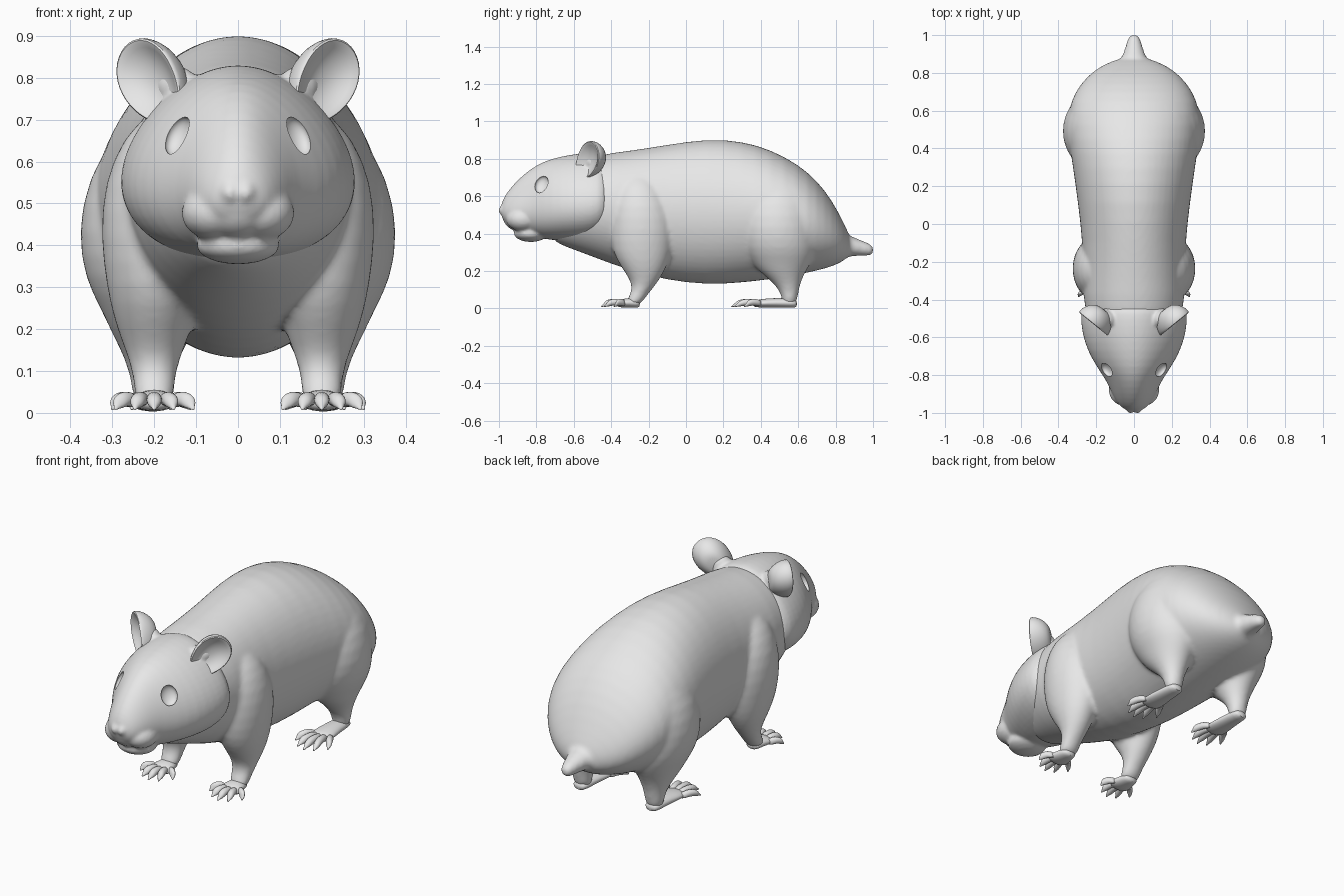
import bpy, bmesh, math
from mathutils import Matrix, Vector

cube = bpy.data.objects.get("Cube")
if cube:
    bpy.data.objects.remove(cube)

grey = bpy.data.materials.new("soft_grey")
grey.use_nodes = True
grey.diffuse_color = (0.8, 0.8, 0.8, 1)
grey.node_tree.nodes["Principled BSDF"].inputs["Base Color"].default_value = (0.8, 0.8, 0.8, 1)


def bake(ob):
    """Apply all modifiers and shade smoothly."""
    bpy.ops.object.select_all(action='DESELECT')
    bpy.context.view_layer.objects.active = ob
    ob.select_set(True)
    for mod in list(ob.modifiers):
        bpy.ops.object.modifier_apply(modifier=mod.name)
    bpy.ops.object.shade_smooth_by_angle(angle=math.radians(42))
    return ob


def finish(name, bm, mirror=False, subdiv=1, at=(0, 0, 0), turn=(0, 0, 0)):
    """Turn a bmesh into a placed, smooth, optionally mirrored object."""
    bmesh.ops.recalc_face_normals(bm, faces=bm.faces)
    for axis, angle in zip("XYZ", turn):
        bm.transform(Matrix.Rotation(math.radians(angle), 4, axis))
    bm.transform(Matrix.Translation(at))
    mesh = bpy.data.meshes.new(name)
    bm.to_mesh(mesh)
    bm.free()
    mesh.materials.append(grey)
    ob = bpy.data.objects.new(name, mesh)
    bpy.context.collection.objects.link(ob)
    if subdiv:
        ob.modifiers.new("Smooth", 'SUBSURF').levels = subdiv
    if mirror:
        ob.modifiers.new("Mirror", 'MIRROR').use_mirror_merge = False
    return bake(ob)


def fuse(parts, voxel, rounds):
    """Melt overlapping parts into one skin, kept in the first part."""
    bpy.ops.object.select_all(action='DESELECT')
    for part in parts:
        part.select_set(True)
    bpy.context.view_layer.objects.active = parts[0]
    bpy.ops.object.join()
    remesh = parts[0].modifiers.new("Skin", 'REMESH')
    remesh.mode, remesh.voxel_size = 'VOXEL', voxel
    soft = parts[0].modifiers.new("Soften", 'SMOOTH')
    soft.factor, soft.iterations = 0.5, rounds
    return bake(parts[0])


def loft(bm, rings, axis='Y', sides=20, egg=0.0):
    """Skin elliptical rings (x, y, z, radius_a, radius_b) set across an axis."""
    loops = []
    for x, y, z, ra, rb in rings:
        loop = []
        for i in range(sides):
            a = math.tau * i / sides
            c, s = ra * math.cos(a) * (1 - egg * math.sin(a)), rb * math.sin(a)
            loop.append(bm.verts.new((x + c, y, z + s) if axis == 'Y' else (x + c, y + s, z)))
        loops.append(loop)
    for a, b in zip(loops, loops[1:]):
        for i in range(sides):
            j = (i + 1) % sides
            bm.faces.new((a[i], a[j], b[j], b[i]))
    bm.faces.new(loops[0])
    bm.faces.new(loops[-1])
    return bm


def span(y, width, top, bottom):
    return (0, y, (top + bottom) / 2, width, (top - bottom) / 2)


def ball(name, at, size, mirror=False, turn=(0, 0, 0)):
    bm = bmesh.new()
    bmesh.ops.create_uvsphere(bm, u_segments=24, v_segments=14, radius=1)
    bm.transform(Matrix.Diagonal((*size, 1)))
    return finish(name, bm, mirror, 0, at, turn)


# Torso: half width, top and bottom along the length
torso = [(-.72, .08, .55, .37), (-.68, .15, .66, .342), (-.58, .22, .78, .305), (-.45, .266, .828, .255),
         (-.3, .273, .844, .2), (-.1, .273, .877, .147), (.12, .3, .911, .122),
         (.3, .325, .896, .135), (.45, .35, .853, .152), (.6, .352, .772, .178),
         (.7, .315, .685, .2), (.78, .252, .58, .222), (.84, .175, .465, .25), (.885, .06, .37, .29)]
body = finish("body", loft(bmesh.new(), [span(*r) for r in torso], sides=28))

# Tail stub
tail = finish("tail", loft(bmesh.new(), [(0, .80, .34, .11, .085), (0, .87, .335, .07, .058),
                                         (0, .94, .322, .046, .042), (0, .985, .313, .034, .034),
                                         (0, 1.003, .31, .02, .02)], sides=14))

# Legs: horizontal rings from shoulder or hip to ankle
front = [(.15, -.25, .72, .06, .08), (.175, -.25, .66, .1, .12), (.197, -.24, .55, .125, .16),
         (.2, -.235, .42, .131, .175), (.2, -.235, .3, .115, .16), (.2, -.225, .22, .097, .123),
         (.2, -.22, .15, .07, .077), (.2, -.235, .1, .053, .053), (.2, -.265, .055, .05, .046),
         (.2, -.285, .015, .045, .04)]
hind = [(.15, .49, .74, .07, .1), (.175, .49, .67, .118, .16), (.198, .49, .56, .164, .2),
        (.205, .49, .43, .181, .213), (.205, .5, .32, .163, .203), (.205, .51, .25, .125, .165),
        (.205, .515, .2, .102, .128), (.205, .535, .15, .076, .083), (.207, .55, .1, .054, .054),
        (.207, .555, .055, .047, .043), (.207, .55, .015, .042, .034)]
front_legs = finish("front_legs", loft(bmesh.new(), front, 'Z'), True)
hind_legs = finish("hind_legs", loft(bmesh.new(), hind, 'Z'), True)
fuse([body, tail, front_legs, hind_legs], .012, 6)

# Head with muzzle, jaw, nose and ear roots in one skin
rings = [(-.99, .03, .55, .5), (-.975, .06, .59, .465), (-.95, .085, .63, .44), (-.9, .113, .688, .41),
         (-.83, .143, .748, .39), (-.76, .192, .788, .368), (-.67, .243, .814, .36),
         (-.58, .269, .829, .355), (-.5, .279, .833, .36), (-.44, .27, .828, .385), (-.4, .21, .77, .43)]
head = finish("head", loft(bmesh.new(), [span(*r) for r in rings], sides=28, egg=.22))
muzzle = ball("muzzle", (0, -.88, .49), (.09, .1, .08))
pads = ball("muzzle_pads", (.056, -.872, .478), (.079, .09, .066), True)
jaw = ball("lower_jaw", (0, -.83, .4), (.1, .09, .045))
nose = ball("nose", (.018, -.968, .525), (.026, .034, .03), True)
ear_roots = ball("ear_roots", (.143, -.5, .775), (.062, .042, .052), True, (0, -25, 35))
fuse([head, muzzle, pads, jaw, nose, ear_roots], .009, 4)

# Shallow eye sockets
outward = Vector((.78, -.5, .38))
socket_turn = [math.degrees(v) for v in outward.to_track_quat('Z', 'Y').to_euler()]
cutter = ball("eye_socket_cutter", (.141, -.77, .66), (.042, .05, .026), True, socket_turn)
cutter.hide_render = True
cut = head.modifiers.new("Sockets", 'BOOLEAN')
cut.operation, cut.solver, cut.object = 'DIFFERENCE', 'EXACT', cutter
bake(head)
bpy.data.objects.remove(cutter)

# Cupped ears: back shell, thick rim, then the hollow, narrowing to the root
cup = [(.07, .35), (.058, .64), (.022, .91), (-.018, 1.0), (-.03, .94), (-.018, .8), (.002, .48), (.008, .12)]
bm = loft(bmesh.new(), [(0, y, 0, .086 * s, .122 * s) for y, s in cup], sides=20, egg=-.15)
finish("ears", bm, True, at=(.196, -.512, .788), turn=(0, 42, 39))


# Paws: a sole with five clawed toes fanned out
def paw(name, x, heel, sole, reach):
    bm = bmesh.new()
    mid, ball_y = heel - sole * .5, heel - sole
    loft(bm, [(x, heel, .024, .028, .018), (x, heel - .025, .028, .043, .026),
              (x, mid, .03, .048, .027), (x, ball_y + .02, .027, .064, .024),
              (x, ball_y - .015, .022, .048, .013)], sides=14)
    for i in range(-2, 3):
        length = reach - .013 * i * i
        start = ball_y + .02 + .004 * i * i
        shape = [(0, .025, .019), (.35, .035, .02), (.65, .031, .021), (.8, .024, .017),
                 (.86, .018, .009), (1, .008, .004)]
        loft(bm, [(x + i * (.023 + .024 * t), start - length * t, z, r, r * .95) for t, z, r in shape], sides=8)
    finish(name, bm, True)


paw("front_paws", .2, -.245, .115, .115)
paw("hind_paws", .207, .595, .225, .15)
